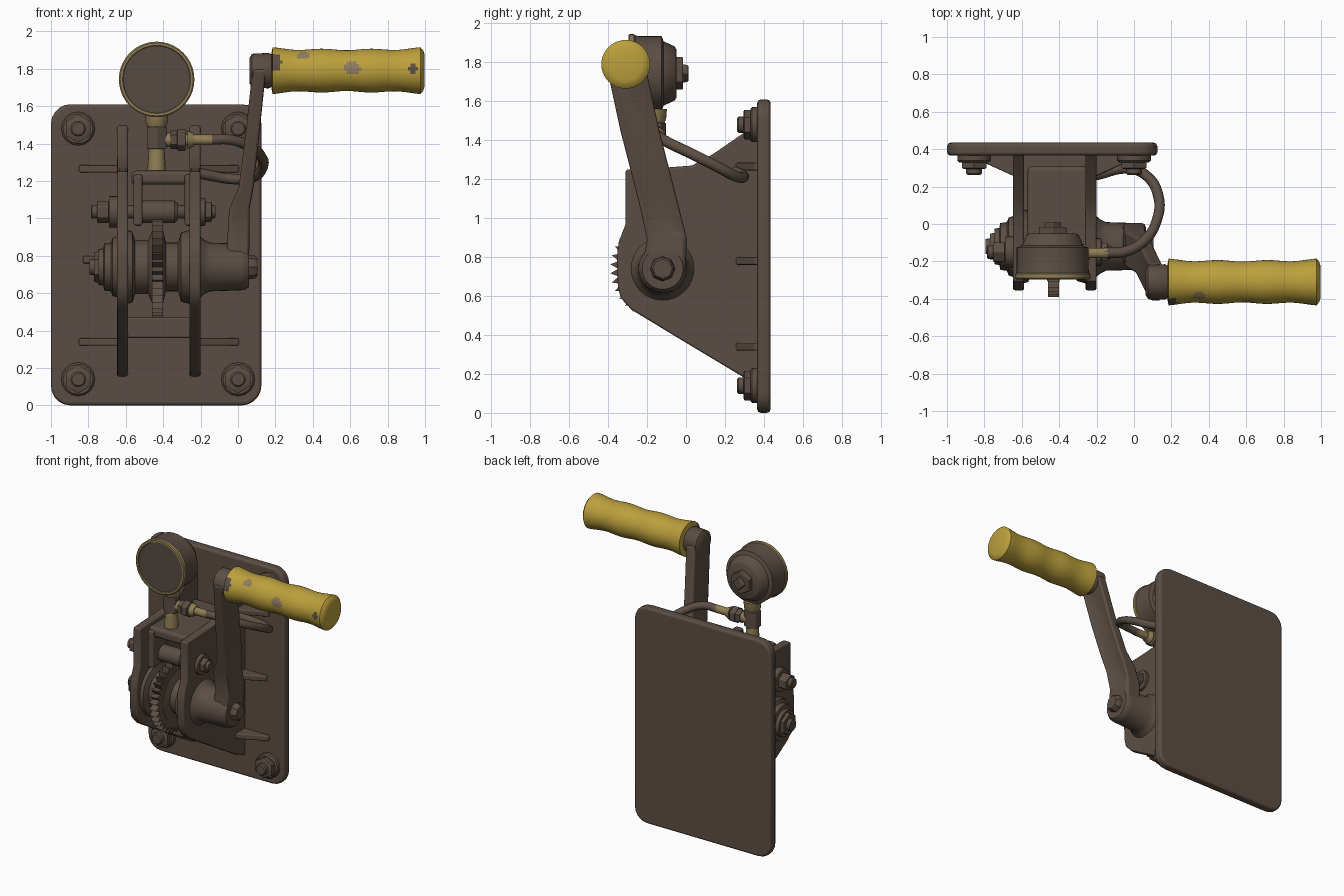
import bpy, bmesh, math
from mathutils import Vector

if "Cube" in bpy.data.objects:
    bpy.data.objects.remove(bpy.data.objects["Cube"])


def material(name, rgb):
    m = bpy.data.materials.new(name)
    m.diffuse_color = (*rgb, 1)
    m.use_nodes = True
    m.node_tree.nodes["Principled BSDF"].inputs["Base Color"].default_value = m.diffuse_color
    return m


BROWN = material("dark brown metal", (0.105, 0.076, 0.058))
YELLOW = material("yellow grip", (0.50, 0.35, 0.045))
TAN = material("worn brass", (0.28, 0.21, 0.09))
GREY = material("worn patch", (0.27, 0.20, 0.11))
FACE = material("gauge face", (0.095, 0.07, 0.056))


def finish(name, bm, mat, bevel=0.0, angle=35):
    bmesh.ops.recalc_face_normals(bm, faces=bm.faces)
    me = bpy.data.meshes.new(name)
    bm.to_mesh(me)
    bm.free()
    for p in me.polygons:
        p.use_smooth = True
    me.set_sharp_from_angle(angle=math.radians(angle))
    me.materials.append(mat)
    ob = bpy.data.objects.new(name, me)
    bpy.context.collection.objects.link(ob)
    if bevel:
        b = ob.modifiers.new("bevel", 'BEVEL')
        b.width, b.segments, b.limit_method = bevel, 2, 'ANGLE'
        b.harden_normals = True
    return ob


def place(axis, t, a, b):
    return {'X': (t, a, b), 'Y': (a, t, b), 'Z': (a, b, t)}[axis]


def loft(bm, rings):
    rings = [[bm.verts.new(p) for p in r] for r in rings]
    n = len(rings[0])
    for r, s in zip(rings, rings[1:]):
        for i in range(n):
            bm.faces.new((r[i], r[(i + 1) % n], s[(i + 1) % n], s[i]))
    bm.faces.new(rings[0])
    bm.faces.new(rings[-1][::-1])


def lathe(name, axis, centre, profile, mat=BROWN, sides=32, bevel=0.0):
    """Turned part: profile holds (position along axis, radius)."""
    bm = bmesh.new()
    loft(bm, [[place(axis, t, centre[0] + r * math.sin(2 * math.pi * i / sides),
                     centre[1] + r * math.cos(2 * math.pi * i / sides))
               for i in range(sides)] for t, r in profile])
    return finish(name, bm, mat, bevel)


def prism(name, axis, pts, lo, hi, mat=BROWN, bevel=0.0):
    bm = bmesh.new()
    loft(bm, [[place(axis, t, a, b) for a, b in pts] for t in (lo, hi)])
    return finish(name, bm, mat, bevel)


def box(name, x, y, z, mat=BROWN, bevel=0.012):
    return prism(name, 'X', [(y[0], z[0]), (y[1], z[0]), (y[1], z[1]), (y[0], z[1])], *x, mat, bevel)


# wall plate with rounded corners
corners = []
for cx, cz, a0 in ((0.02, 1.505, 0), (-0.895, 1.505, 90), (-0.895, 0.105, 180), (0.02, 0.105, 270)):
    for k in range(6):
        a = math.radians(a0 + 18 * k)
        corners.append((cx + 0.105 * math.cos(a), cz + 0.105 * math.sin(a)))
prism("wall_plate", 'Y', corners, 0.365, 0.435, bevel=0.02)

# corner bolts: washer, hex nut and stud
for x in (-0.855, 0.0):
    for z in (0.14, 1.48):
        lathe("bolt_washer", 'Y', (x, z), [(0.37, 0.09), (0.34, 0.09), (0.33, 0.08)], sides=16)
        lathe("bolt_nut", 'Y', (x, z), [(0.34, 0.076), (0.30, 0.076), (0.295, 0.066)], sides=6)
        lathe("bolt_stud", 'Y', (x, z), [(0.30, 0.042), (0.27, 0.042), (0.262, 0.034)], sides=12)

# side brackets
side = [(0.38, 1.51), (0.30, 1.44), (0.14, 1.33), (0.03, 1.27), (-0.10, 1.26), (-0.31, 1.25),
        (-0.31, 0.97), (-0.345, 0.88), (-0.355, 0.80), (-0.35, 0.65), (-0.335, 0.59),
        (-0.28, 0.53), (0.0, 0.36), (0.30, 0.18), (0.38, 0.15)]
for x in (-0.617, -0.23):
    prism("side_bracket", 'X', side, x - 0.03, x + 0.03, bevel=0.012)

# gussets outside the brackets
for z in (1.265, 0.78, 0.34):
    reach = 0.22 if z != 0.78 else 0.2
    for s, x in ((-1, -0.63), (1, -0.215)):
        prism("gusset", 'Z', [(x, 0.375), (x + s * reach, 0.375), (x + s * reach, 0.35), (x, 0.25)],
              z - 0.02, z + 0.02, bevel=0.008)

# cross members between the brackets
box("lower_cross_bar", (-0.60, -0.25), (0.0, 0.37), (0.36, 0.47))
box("top_bridge", (-0.57, -0.24), (-0.25, 0.31), (1.18, 1.255), bevel=0.025)
for x in (-0.56, -0.285):
    box("bridge_leg", (x, x + 0.05), (-0.27, -0.10), (0.96, 1.235), bevel=0.015)

# upper through bolt and roller
P = (-0.15, 1.035)
lathe("roller", 'X', P, [(-0.53, 0.045), (-0.51, 0.06), (-0.34, 0.06), (-0.32, 0.045)])
lathe("roller_pin", 'X', P, [(-0.785, 0.03), (-0.78, 0.036), (-0.13, 0.036), (-0.12, 0.03)], sides=16)
for a, b, r, n in ((-0.69, -0.64, 0.085, 20), (-0.755, -0.69, 0.06, 6),
                   (-0.21, -0.175, 0.075, 20), (-0.18, -0.14, 0.055, 6)):
    lathe("pin_nut", 'X', P, [(a, r), (b, r)], sides=n, bevel=0.006)

# ratchet wheel, drum and shaft hardware
S = (-0.12, 0.74)
teeth = [(S[0] + r * math.cos(math.pi * i / 36), S[1] + r * math.sin(math.pi * i / 36))
         for i in range(72) for r in [0.27 if i % 2 else 0.228]]
prism("ratchet_wheel", 'X', teeth, -0.46, -0.402)
lathe("drum", 'X', S, [(-0.60, 0.20), (-0.565, 0.19), (-0.55, 0.145), (-0.48, 0.145), (-0.46, 0.19),
                       (-0.40, 0.19), (-0.385, 0.13), (-0.32, 0.13), (-0.305, 0.185), (-0.25, 0.20)])
lathe("shaft_end_cap", 'X', S, [(-0.64, 0.165), (-0.67, 0.155), (-0.68, 0.13), (-0.715, 0.125),
                                (-0.72, 0.10), (-0.745, 0.095)][::-1], sides=24)
lathe("shaft_nut", 'X', S, [(-0.77, 0.08), (-0.73, 0.085)], sides=6)
lathe("shaft_tip", 'X', S, [(-0.795, 0.04), (-0.76, 0.045)], sides=16)
lathe("crank_boss", 'X', S, [(-0.21, 0.17), (-0.18, 0.145), (-0.15, 0.13), (0.01, 0.125),
                             (0.04, 0.12), (0.06, 0.105)])
lathe("crank_screw", 'X', S, [(0.05, 0.065), (0.09, 0.062), (0.105, 0.05)], sides=8)

# crank arm: lofted bar with a recessed outer face
bm = bmesh.new()
stations = [(0.72, -0.005, 0.12, -0.118, 0.23), (0.89, 0.003, 0.12, -0.097, 0.205),
            (1.05, 0.01, 0.115, -0.135, 0.20), (1.17, 0.047, 0.085, -0.165, 0.20),
            (1.45, 0.08, 0.08, -0.237, 0.20), (1.80, 0.118, 0.08, -0.312, 0.20)]
loft(bm, [[(x - t / 2, y - w / 2, z), (x + t / 2, y - w / 2, z), (x + t / 2, y + w / 2, z),
           (x - t / 2, y + w / 2, z)] for z, x, t, y, w in stations])
bmesh.ops.recalc_face_normals(bm, faces=bm.faces)
outer = [f for f in bm.faces if f.normal.x > 0.8 and 0.9 < f.calc_center_median().z < 1.7]
bmesh.ops.inset_region(bm, faces=outer, thickness=0.05, depth=-0.015)
finish("crank_arm", bm, BROWN, 0.02)
H = (-0.31, 1.79)
lathe("crank_top_knuckle", 'X', H, [(0.062, 0.07), (0.075, 0.09), (0.165, 0.095), (0.20, 0.075)])

# grip with waves and worn patches
grip = []
for i in range(61):
    u = i / 60
    r = 0.113 + 0.004 * math.cos(u * 6 * math.pi) + 0.008 * (2 * u - 1) ** 4
    grip.append((0.185 + 0.79 * u, r))
grip = [(0.178, 0.09)] + grip + [(0.99, 0.108), (0.998, 0.085)]
ob = lathe("handle_grip", 'X', H, grip, YELLOW, sides=40)
ob.data.materials.append(BROWN)
ob.data.materials.append(GREY)
for p in ob.data.polygons:
    c = p.center
    if c.y < H[0]:
        for x, z, rx, rz, m in ((0.20, 1.83, 0.032, 0.05, 1), (0.35, 1.87, 0.03, 0.02, 2),
                                (0.61, 1.805, 0.045, 0.033, 2), (0.935, 1.80, 0.022, 0.022, 1)):
            if ((c.x - x) / rx) ** 2 + ((c.z - z) / rz) ** 2 < 1:
                p.material_index = m

# pressure gauge
G = (-0.435, 1.743)
lathe("gauge_body", 'Y', G, [(-0.27, 0.198), (-0.245, 0.192), (-0.125, 0.192), (-0.115, 0.165),
                             (-0.06, 0.14), (-0.05, 0.125)], sides=40)
lathe("gauge_rim", 'Y', G, [(-0.262, 0.195), (-0.268, 0.202), (-0.29, 0.202), (-0.296, 0.195),
                            (-0.296, 0.182), (-0.285, 0.178)], TAN, sides=40)
lathe("gauge_dial", 'Y', G, [(-0.28, 0.179), (-0.289, 0.179)], FACE, sides=40)
lathe("gauge_back_nut", 'Y', G, [(-0.06, 0.085), (-0.015, 0.085)], sides=6, bevel=0.006)
lathe("gauge_back_plug", 'Y', G, [(-0.02, 0.05), (0.012, 0.045)], sides=4, bevel=0.006)

# gauge stem and side fittings
C = (-0.435, -0.16)
lathe("gauge_neck", 'Z', C, [(1.48, 0.045), (1.51, 0.058), (1.56, 0.062)], TAN, sides=16)
lathe("stem_nut", 'Z', C, [(1.37, 0.06), (1.49, 0.06)], sides=6, bevel=0.006)
lathe("stem_base", 'Z', C, [(1.22, 0.05), (1.34, 0.045), (1.38, 0.04)], TAN, sides=16)
F = (-0.155, 1.42)
lathe("tee_branch", 'X', F, [(-0.42, 0.04), (-0.30, 0.035)], TAN, sides=16)
lathe("tee_collar", 'X', F, [(-0.36, 0.05), (-0.325, 0.05)], sides=6)
lathe("fitting_nut", 'X', F, [(-0.325, 0.06), (-0.28, 0.06)], sides=6, bevel=0.006)
lathe("fitting_ring", 'X', F, [(-0.27, 0.05), (-0.235, 0.035)], TAN, sides=16)
lathe("hose_ferrule", 'X', F, [(-0.29, 0.03), (-0.24, 0.028), (-0.14, 0.028)], TAN, sides=16)

# curved hose from fitting back to the bracket
cu = bpy.data.curves.new("hose", 'CURVE')
cu.dimensions, cu.bevel_depth, cu.bevel_resolution, cu.use_fill_caps = '3D', 0.028, 3, True
path = [(-0.16, -0.155, 1.42), (-0.04, -0.145, 1.42), (0.06, -0.085, 1.385), (0.125, 0.03, 1.33),
        (0.13, 0.15, 1.27), (0.07, 0.255, 1.215), (-0.02, 0.295, 1.21), (-0.21, 0.26, 1.24)]
sp = cu.splines.new('BEZIER')
sp.bezier_points.add(len(path) - 1)
for bp, co in zip(sp.bezier_points, path):
    bp.co = Vector(co)
    bp.handle_left_type = bp.handle_right_type = 'AUTO'
cu.materials.append(BROWN)
bpy.context.collection.objects.link(bpy.data.objects.new("hose", cu))
